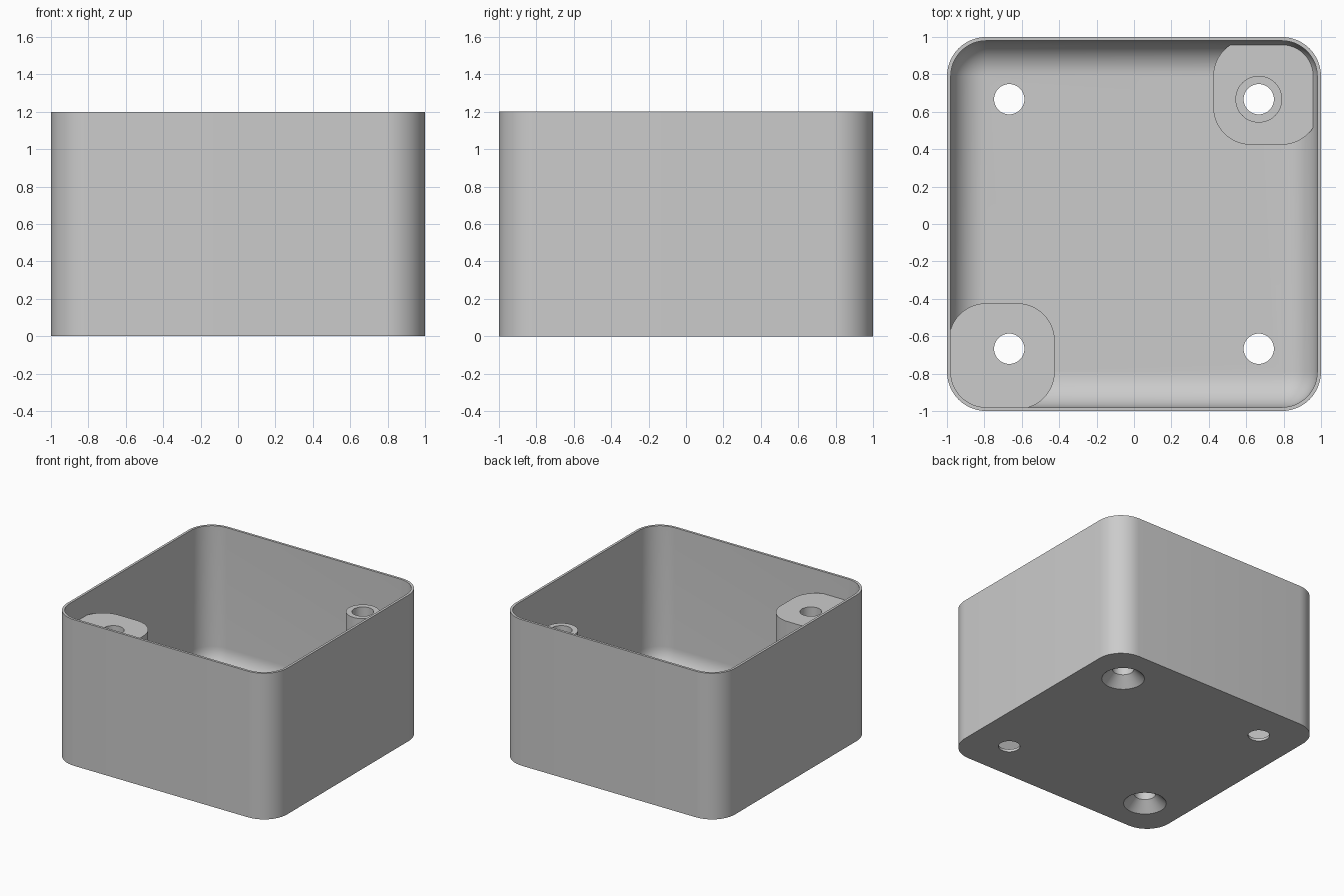
import bpy, bmesh, math

cube = bpy.data.objects.get("Cube")
if cube:
    bpy.data.objects.remove(cube, do_unlink=True)

grey = bpy.data.materials.new("light grey")
grey.use_nodes = True
colour = (0.6, 0.6, 0.6, 1)
grey.diffuse_color = colour
grey.node_tree.nodes["Principled BSDF"].inputs["Base Color"].default_value = colour

HEIGHT, FLOOR, WALL = 1.2, 0.022, 0.02
CORNER, FILLET = 0.21, 0.187
POST_TOP, PAD_TOP = 1.02, 0.122
HOLE, SINK, HOLE_POS = 0.081, 0.161, 0.667


def rounded_square(lo, hi, radius, steps=12):
    """Outline of a rounded square spanning lo..hi on both axes."""
    points = []
    for quarter, (sx, sy) in enumerate([(1, 1), (0, 1), (0, 0), (1, 0)]):
        cx = hi - radius if sx else lo + radius
        cy = hi - radius if sy else lo + radius
        for i in range(steps + 1):
            a = math.pi / 2 * (quarter + i / steps)
            points.append((cx + radius * math.cos(a), cy + radius * math.sin(a)))
    return points


def circle(radius, cx, cy, steps=48):
    angles = [math.tau * i / steps for i in range(steps)]
    return [(cx + radius * math.cos(a), cy + radius * math.sin(a)) for a in angles]


def add_loft(bm, sections):
    """Closed solid through a list of (outline, z) sections."""
    rings = [[bm.verts.new((x, y, z)) for x, y in outline] for outline, z in sections]
    for a, b in zip(rings, rings[1:]):
        n = len(a)
        for i in range(n):
            j = (i + 1) % n
            bm.faces.new((a[i], a[j], b[j], b[i]))
    bm.faces.new(rings[0][::-1])
    bm.faces.new(rings[-1])


def make_object(name, lofts):
    bm = bmesh.new()
    for sections in lofts:
        add_loft(bm, sections)
    bmesh.ops.recalc_face_normals(bm, faces=bm.faces)
    mesh = bpy.data.meshes.new(name)
    bm.to_mesh(mesh)
    bm.free()
    mesh.materials.append(grey)
    obj = bpy.data.objects.new(name, mesh)
    bpy.context.collection.objects.link(obj)
    return obj


def mirrored(outline):
    return [(-x, -y) for x, y in outline]


# Thin-walled tray with a rounded inner floor edge
sections = [(rounded_square(-1, 1, CORNER), z) for z in (0, HEIGHT)]
inner = 1 - WALL
sections.append((rounded_square(-inner, inner, CORNER - WALL), HEIGHT))
for i in range(13):
    a = math.pi / 2 * i / 12
    inset = FILLET * (1 - math.cos(a))
    z = FLOOR + FILLET * (1 - math.sin(a))
    side = inner - inset
    sections.append((rounded_square(-side, side, CORNER - WALL - inset), z))
tray = make_object("tray", [sections])

# Tall corner post, and low corner pad carrying a tube
post_outline = rounded_square(0.424, 0.99, 0.2)
tall_post = make_object("tall_post", [[(mirrored(post_outline), z) for z in (0.01, POST_TOP)]])
corner_pad = make_object("corner_pad", [[(post_outline, z) for z in (0.01, PAD_TOP)]])
tube_outline = circle(0.125, HOLE_POS, HOLE_POS)
screw_tube = make_object("screw_tube", [[(tube_outline, z) for z in (PAD_TOP - 0.01, POST_TOP)]])

# Screw holes: countersunk through the posts, plain in the other two corners
lofts = []
for sx in (-1, 1):
    for sy in (-1, 1):
        centre = (sx * HOLE_POS, sy * HOLE_POS)
        narrow = circle(HOLE, *centre)
        if sx == sy:
            depth = SINK - HOLE
            wide = circle(SINK + 0.05, *centre)
            lofts.append([(wide, -0.05), (narrow, depth), (narrow, HEIGHT)])
        else:
            lofts.append([(narrow, -0.05), (narrow, HEIGHT)])
cutter = make_object("hole_cutter", lofts)
cutter.hide_render = True

for obj in (tray, tall_post, corner_pad, screw_tube):
    bpy.ops.object.select_all(action="DESELECT")
    obj.select_set(True)
    bpy.context.view_layer.objects.active = obj
    cut = obj.modifiers.new("holes", "BOOLEAN")
    cut.operation, cut.solver, cut.object = "DIFFERENCE", "EXACT", cutter
    bpy.ops.object.modifier_apply(modifier=cut.name)
    bpy.ops.object.shade_smooth_by_angle(angle=math.radians(30))

bpy.data.objects.remove(cutter, do_unlink=True)
